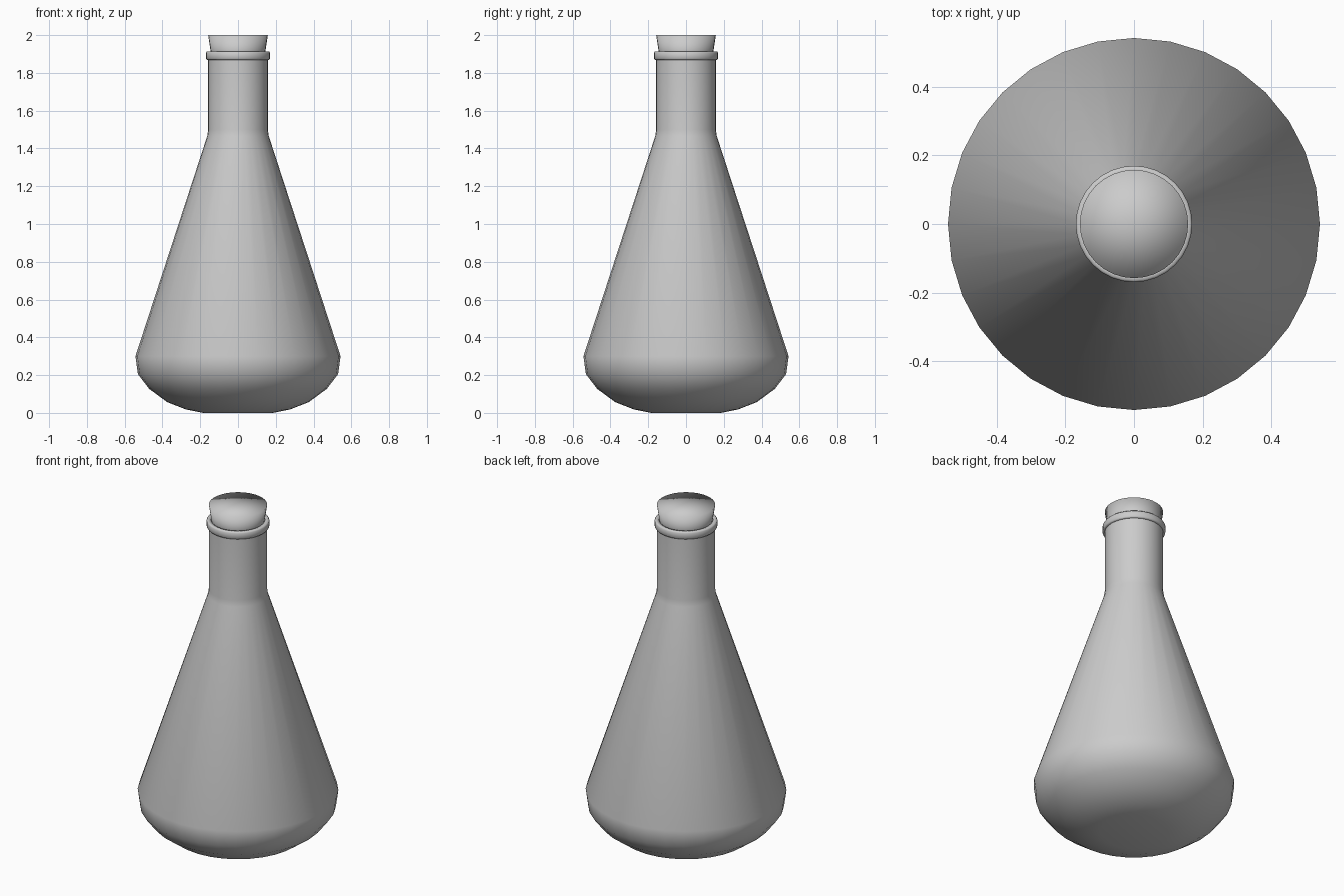
import bpy, bmesh, math

if "Cube" in bpy.data.objects:
    bpy.data.objects.remove(bpy.data.objects["Cube"])

SIDES = 32


def lathe(name, profile, closed=False):
    """Revolve (radius, z) points around z; a radius of 0 makes a pole."""
    bm = bmesh.new()
    rings = []
    for r, z in profile:
        if r == 0:
            rings.append([bm.verts.new((0, 0, z))] * SIDES)
        else:
            rings.append([bm.verts.new((r * math.cos(2 * math.pi * i / SIDES),
                                        r * math.sin(2 * math.pi * i / SIDES), z))
                          for i in range(SIDES)])
    pairs = list(zip(rings, rings[1:]))
    if closed:
        pairs.append((rings[-1], rings[0]))
    for a, b in pairs:
        for i in range(SIDES):
            j = (i + 1) % SIDES
            quad = list(dict.fromkeys((a[i], a[j], b[j], b[i])))
            bm.faces.new(quad)
    bmesh.ops.recalc_face_normals(bm, faces=bm.faces)
    for f in bm.faces:
        f.smooth = True
    mesh = bpy.data.meshes.new(name)
    bm.to_mesh(mesh)
    bm.free()
    obj = bpy.data.objects.new(name, mesh)
    bpy.context.collection.objects.link(obj)
    return obj


# Conical body with rounded base and straight neck
lathe("flask_body", [
    (0, 0), (0.185, 0.0), (0.275, 0.018), (0.375, 0.057), (0.47, 0.127),
    (0.53, 0.205), (0.543, 0.30), (0.163, 1.465), (0.158, 1.50), (0.158, 1.89)])

# Rounded lip ring around the mouth
lathe("neck_lip", [
    (0.146, 1.873), (0.165, 1.869), (0.17, 1.876), (0.17, 1.906),
    (0.165, 1.913), (0.146, 1.911)], closed=True)

# Tapered stopper pushed into the neck
lathe("stopper", [(0, 1.83), (0.132, 1.83), (0.158, 2.0), (0, 2.0)])
